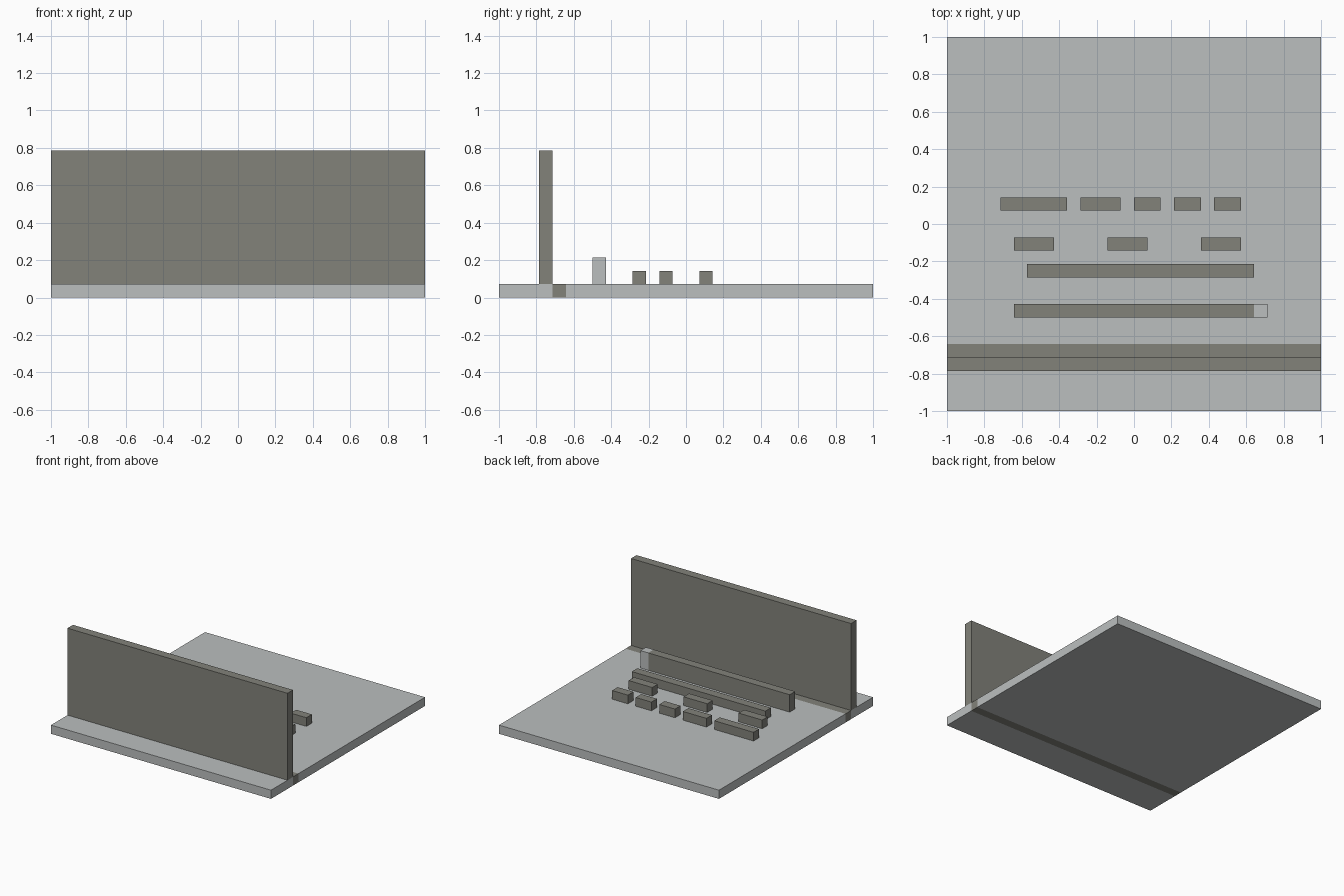
import bpy
import bmesh
from mathutils import Matrix, Vector

cube = bpy.data.objects.get("Cube")
if cube:
    bpy.data.objects.remove(cube, do_unlink=True)

UNIT = 1 / 14  # one grid cell; the floor is 28 cells wide


def make_material(name, color):
    mat = bpy.data.materials.new(name)
    mat.use_nodes = True
    mat.diffuse_color = color
    mat.node_tree.nodes["Principled BSDF"].inputs["Base Color"].default_value = color
    return mat


light = make_material("light grey", (0.497, 0.518, 0.518, 1))
dark = make_material("dark stone grey", (0.223, 0.223, 0.195, 1))


def block(name, x, y, z, cut_axis=0, cuts=(), is_dark=lambda c: True):
    """Box spanning the given cell ranges, cut into bands and coloured by rule."""
    lo, hi = (Vector(p) * UNIT for p in zip(x, y, z))
    bm = bmesh.new()
    bmesh.ops.create_cube(bm, size=1, matrix=Matrix.Translation((lo + hi) / 2)
                          @ Matrix.Diagonal((*(hi - lo), 1)))
    normal = Vector([float(i == cut_axis) for i in range(3)])
    for cut in cuts:
        bmesh.ops.bisect_plane(bm, geom=bm.verts[:] + bm.edges[:] + bm.faces[:],
                               plane_co=normal * cut * UNIT, plane_no=normal)
    for face in bm.faces:
        face.material_index = int(is_dark(face.calc_center_median() / UNIT))
    mesh = bpy.data.meshes.new(name)
    bm.to_mesh(mesh)
    bm.free()
    mesh.materials.append(light)
    mesh.materials.append(dark)
    obj = bpy.data.objects.new(name, mesh)
    bpy.context.collection.objects.link(obj)
    return obj


# Floor slab with a dark band let into it behind the wall
block("floor", (-14, 14), (-14, 14), (0, 1), 1, (-10, -9),
      lambda c: -10 < c.y < -9)

# Tall front wall
block("front_wall", (-14, 14), (-11, -10), (1, 11))

# Long counter with a light end cell
block("counter", (-9, 10), (-7, -6), (1, 3), 0, (9,), lambda c: c.x < 9)

# Long low bench
block("long_bench", (-8, 9), (-4, -3), (1, 2))

# Rows of short benches
rows = {
    "middle_bench": (-2, [(-9, -6), (-2, 1), (5, 8)]),
    "back_bench": (1, [(-10, -5), (-4, -1), (0, 2), (3, 5), (6, 8)]),
}
for name, (y, spans) in rows.items():
    for i, span in enumerate(spans, 1):
        block(f"{name}_{i}", span, (y, y + 1), (1, 2))
